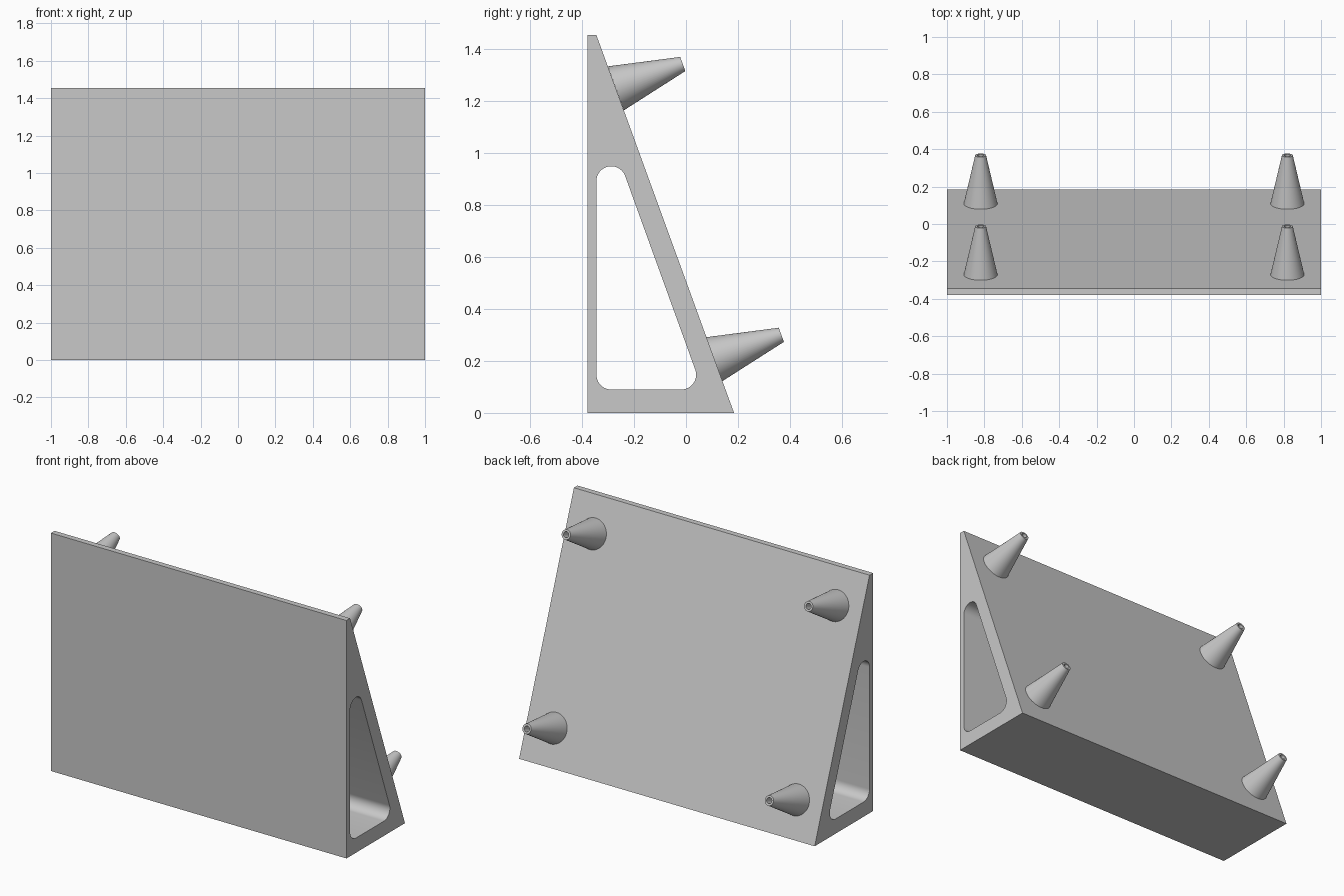
import bpy
import bmesh
import math
from mathutils import Vector, Matrix

if "Cube" in bpy.data.objects:
    bpy.data.objects.remove(bpy.data.objects["Cube"], do_unlink=True)

GREY = 0.58
mat = bpy.data.materials.new("light grey")
mat.use_nodes = True
mat.diffuse_color = (GREY, GREY, GREY, 1)
mat.node_tree.nodes["Principled BSDF"].inputs["Base Color"].default_value = (GREY, GREY, GREY, 1)

TILT = math.radians(20)   # lean of the back face
FOOT = 0.185              # rear edge of the base


def finish(name, bm):
    bmesh.ops.recalc_face_normals(bm, faces=bm.faces)
    mesh = bpy.data.meshes.new(name)
    bm.to_mesh(mesh)
    bm.free()
    mesh.materials.append(mat)
    obj = bpy.data.objects.new(name, mesh)
    bpy.context.collection.objects.link(obj)
    bpy.ops.object.select_all(action='DESELECT')
    obj.select_set(True)
    bpy.context.view_layer.objects.active = obj
    bpy.ops.object.shade_smooth_by_angle(angle=math.radians(30))
    return obj


def arc(cy, cz, r, start, end, steps):
    angles = [math.radians(start + (end - start) * i / steps) for i in range(steps + 1)]
    return [(cy + r * math.cos(a), cz + r * math.sin(a)) for a in angles]


# Wedge body: side profile with a rounded triangular tunnel, extruded across
outer = [(-0.38, 0), (FOOT, 0), (-0.345, 1.455), (-0.38, 1.455)]
R = 0.057
tunnel = (arc(-0.288, 0.147, R, 180, 270, 10)
          + arc(-0.018, 0.147, R, -90, 20, 12)
          + arc(-0.288, 0.893, R, 20, 180, 18))
bm = bmesh.new()
edges = []
for loop in (outer, tunnel):
    verts = [bm.verts.new((-1, y, z)) for y, z in loop]
    edges += [bm.edges.new((v, verts[i - 1])) for i, v in enumerate(verts)]
bmesh.ops.triangle_fill(bm, edges=edges, use_beauty=True)
side = bmesh.ops.extrude_face_region(bm, geom=bm.faces[:], use_keep_orig=True)
bmesh.ops.translate(bm, vec=(2, 0, 0),
                    verts=[g for g in side["geom"] if isinstance(g, bmesh.types.BMVert)])
finish("wedge_body", bm)


# Tapered hollow-tipped peg, standing square to the sloping back
def peg(name, x, z):
    profile = [(0.09, 0), (0.029, 0.274), (0.017, 0.274), (0.017, 0.06), (0, 0.06)]
    bm = bmesh.new()
    verts = [bm.verts.new((r, 0, h)) for r, h in profile]
    edges = [bm.edges.new(pair) for pair in zip(verts, verts[1:])]
    bmesh.ops.spin(bm, geom=verts + edges, cent=(0, 0, 0), axis=(0, 0, 1),
                   angle=math.tau, steps=48, use_merge=True)
    bmesh.ops.remove_doubles(bm, verts=bm.verts, dist=0.0001)
    obj = finish(name, bm)
    # local z turns to point backwards and up along the slope normal
    obj.matrix_world = (Matrix.Translation(Vector((x, FOOT - z * math.tan(TILT), z)))
                        @ Matrix.Rotation(TILT - math.pi / 2, 4, 'X'))


for side_name, x in (("left", 0.82), ("right", -0.82)):
    for level, z in (("lower", 0.207), ("upper", 1.25)):
        peg(f"{level}_{side_name}_peg", x, z)
